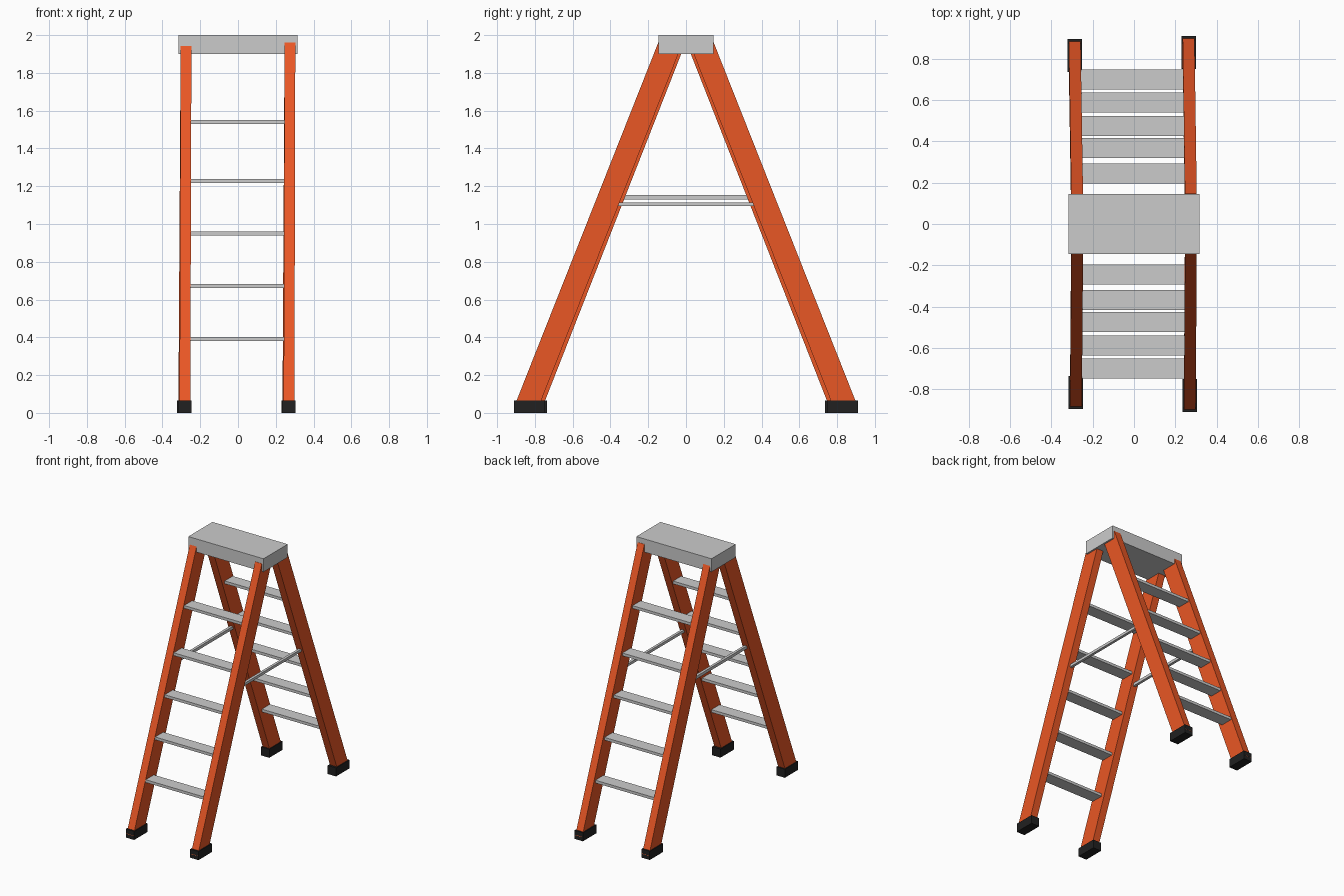
import bpy, bmesh

if "Cube" in bpy.data.objects:
    bpy.data.objects.remove(bpy.data.objects["Cube"])


def material(name, color):
    m = bpy.data.materials.new(name)
    m.diffuse_color = color
    m.use_nodes = True
    m.node_tree.nodes["Principled BSDF"].inputs["Base Color"].default_value = m.diffuse_color
    return m


ORANGE = material("orange_rail", (0.82, 0.095, 0.018, 1))
BLACK = material("black_rubber", (0.015, 0.015, 0.015, 1))


def prism(name, bottom, top, half_x, half_y, mat=None):
    """Box whose bottom and top rectangles are centred on two points."""
    bm = bmesh.new()
    bmesh.ops.create_cube(bm, size=2)
    for v in bm.verts:
        c = top if v.co.z > 0 else bottom
        v.co = (c[0] + v.co.x * half_x, c[1] + v.co.y * half_y, c[2])
    mesh = bpy.data.meshes.new(name)
    bm.to_mesh(mesh)
    bm.free()
    obj = bpy.data.objects.new(name, mesh)
    bpy.context.collection.objects.link(obj)
    if mat:
        mesh.materials.append(mat)
    return obj


def box(name, x, y, z, sx, sy, sz, mat=None):
    return prism(name, (x, y, z - sz / 2), (x, y, z + sz / 2), sx / 2, sy / 2, mat)


# Top cap
box("top_cap", 0, 0, 1.95, 0.632, 0.29, 0.10)

# Treads: (height, distance from centre)
TREADS = [(0.39, 0.70), (0.672, 0.588), (0.95, 0.475), (1.228, 0.368), (1.54, 0.244)]

for end, s in (("front", -1), ("rear", 1)):
    # Leaning side rails with rubber feet; the left pair stands slightly further in
    shift = -0.003 * s
    for side, foot_x, top_x, foot_y, low_y, top_y, half_y in (
            ("left", -0.284, -0.275, 0.815, 0.814, 0.070, 0.068),
            ("right", 0.267, 0.275, 0.830, 0.832, 0.082, 0.065)):
        x = foot_x + shift
        # rail is cut level inside the foot and inside the cap
        slope = (low_y - top_y) / 1.895
        prism(f"{end}_{side}_rail",
              (x, s * (low_y + slope * 0.035), 0.03),
              (top_x, s * top_y, 1.96), 0.0285, half_y, ORANGE)
        box(f"{end}_{side}_foot", x, s * foot_y, 0.0325, 0.07, 0.16, 0.065, BLACK)

    # Treads between the rails
    for i, (z, y) in enumerate(TREADS, 1):
        box(f"{end}_tread_{i}", -0.002, s * y, z, 0.51, 0.097, 0.021)

# Spreader bars joining front and rear rails
box("left_spreader_bar", -0.277, 0, 1.142, 0.02, 0.76, 0.022)
box("right_spreader_bar", 0.273, 0, 1.104, 0.02, 0.76, 0.02)
